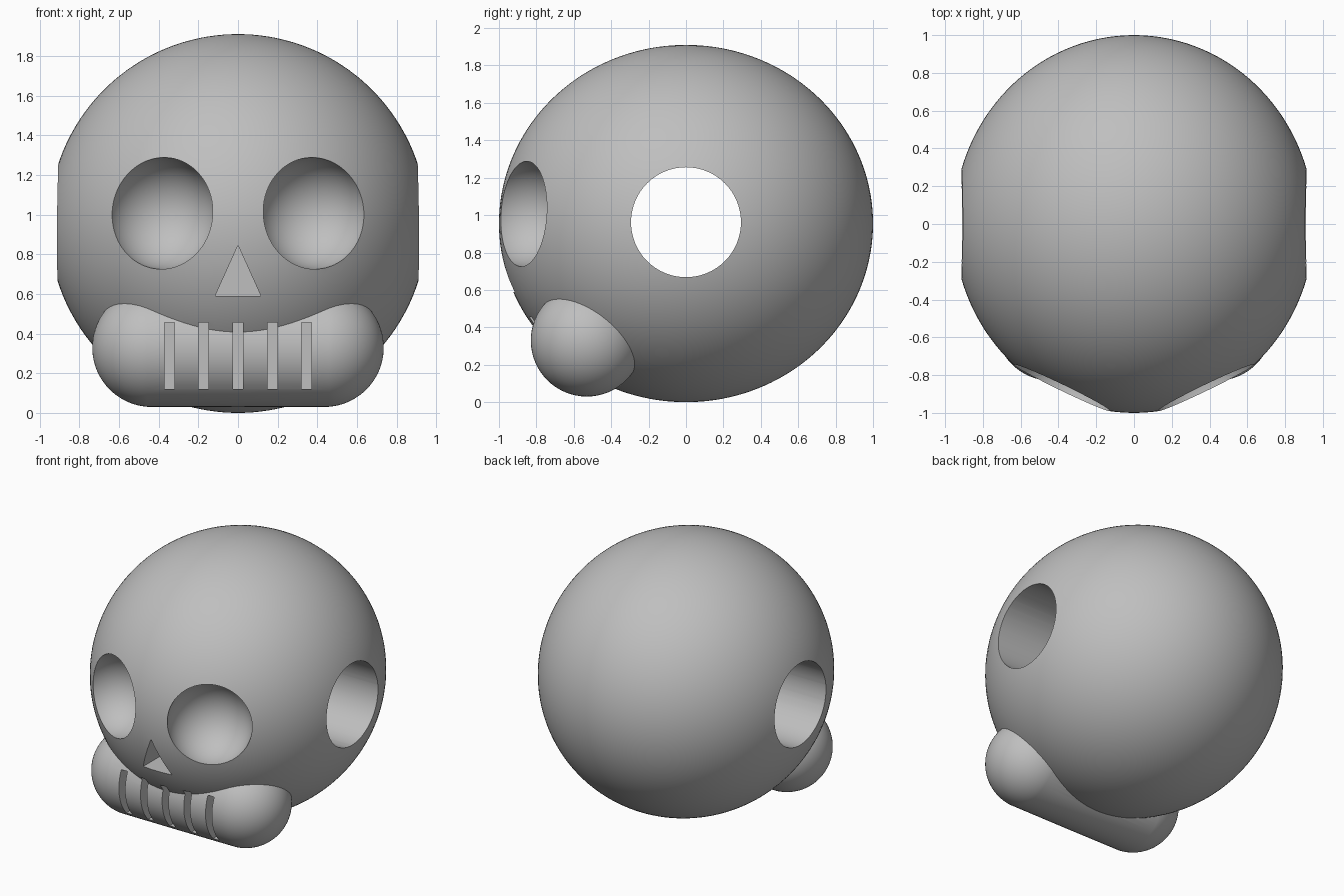
import bpy, bmesh, math
from mathutils import Matrix, Vector

default_cube = bpy.data.objects.get("Cube")
if default_cube:
    bpy.data.objects.remove(default_cube, do_unlink=True)

bone = bpy.data.materials.new("bone_grey")
bone.use_nodes = True
COLOUR = (0.52, 0.52, 0.52, 1)
bone.diffuse_color = COLOUR
bone.node_tree.nodes["Principled BSDF"].inputs["Base Color"].default_value = COLOUR


def finish(name, bm):
    bmesh.ops.recalc_face_normals(bm, faces=bm.faces)
    mesh = bpy.data.meshes.new(name)
    bm.to_mesh(mesh)
    bm.free()
    mesh.materials.append(bone)
    obj = bpy.data.objects.new(name, mesh)
    bpy.context.collection.objects.link(obj)
    return obj


def ellipsoid(name, centre, radii, u=96, v=64, stretch=0):
    """Sphere scaled to radii; stretch pulls the halves apart along x into a capsule."""
    bm = bmesh.new()
    bmesh.ops.create_uvsphere(bm, u_segments=u, v_segments=v, radius=1)
    if stretch:
        bm.transform(Matrix.Rotation(math.pi / 2, 4, 'Y'))
    for vert in bm.verts:
        x = vert.co.x
        vert.co = Vector(a * b for a, b in zip(vert.co, radii)) + Vector(centre)
        if abs(x) > 1e-4:
            vert.co.x += math.copysign(stretch, x)
    return finish(name, bm)


def prism(name, outline, front, back):
    """Extrude an (x, z) outline along y."""
    bm = bmesh.new()
    face = bm.faces.new([bm.verts.new((x, front, z)) for x, z in outline])
    side = bmesh.ops.extrude_face_region(bm, geom=[face])["geom"]
    verts = [g for g in side if isinstance(g, bmesh.types.BMVert)]
    bmesh.ops.translate(bm, verts=verts, vec=(0, back - front, 0))
    return finish(name, bm)


def combine(target, other, operation):
    mod = target.modifiers.new(operation.title(), 'BOOLEAN')
    mod.operation = operation
    mod.solver = 'EXACT'
    mod.object = other
    other.hide_render = True
    bpy.context.view_layer.objects.active = target
    bpy.ops.object.modifier_apply(modifier=mod.name)
    bpy.data.objects.remove(other, do_unlink=True)


# Cranium with the rounded jaw bar merged in
skull = ellipsoid("skull", (0, 0, 0.955), (0.955, 1, 0.955), 128, 80)
jaw = ellipsoid("jaw", (0, -0.53, 0.33), (0.3, 0.3, 0.3), 64, 40, stretch=0.435)
combine(skull, jaw, 'UNION')

# Tunnel through both temples
bm = bmesh.new()
bmesh.ops.create_cone(bm, cap_ends=True, segments=64, radius1=0.294, radius2=0.294, depth=3,
                      matrix=Matrix.Translation((0, 0, 0.962)) @ Matrix.Rotation(math.pi / 2, 4, 'Y'))
combine(skull, finish("temple_cutter", bm), 'DIFFERENCE')

# Round eye sockets
for side in (-1, 1):
    eye = ellipsoid("eye_cutter", (side * 0.385, -0.875, 1.007), (0.282, 0.282, 0.282), 64, 40)
    combine(skull, eye, 'DIFFERENCE')

# Triangular nose opening
nose = prism("nose_cutter", [(-0.115, 0.59), (0.115, 0.59), (0, 0.845)], -1.2, -0.69)
combine(skull, nose, 'DIFFERENCE')

# Slots between the teeth
for i in range(-2, 3):
    left, right = i * 0.173 - 0.025, i * 0.173 + 0.025
    slot = prism("tooth_cutter", [(left, 0.12), (right, 0.12), (right, 0.455), (left, 0.455)], -1.2, -0.68)
    combine(skull, slot, 'DIFFERENCE')

# Smooth bone with crisp rims
bpy.ops.object.select_all(action='DESELECT')
skull.select_set(True)
bpy.context.view_layer.objects.active = skull
bpy.ops.object.shade_smooth_by_angle(angle=math.radians(25))
